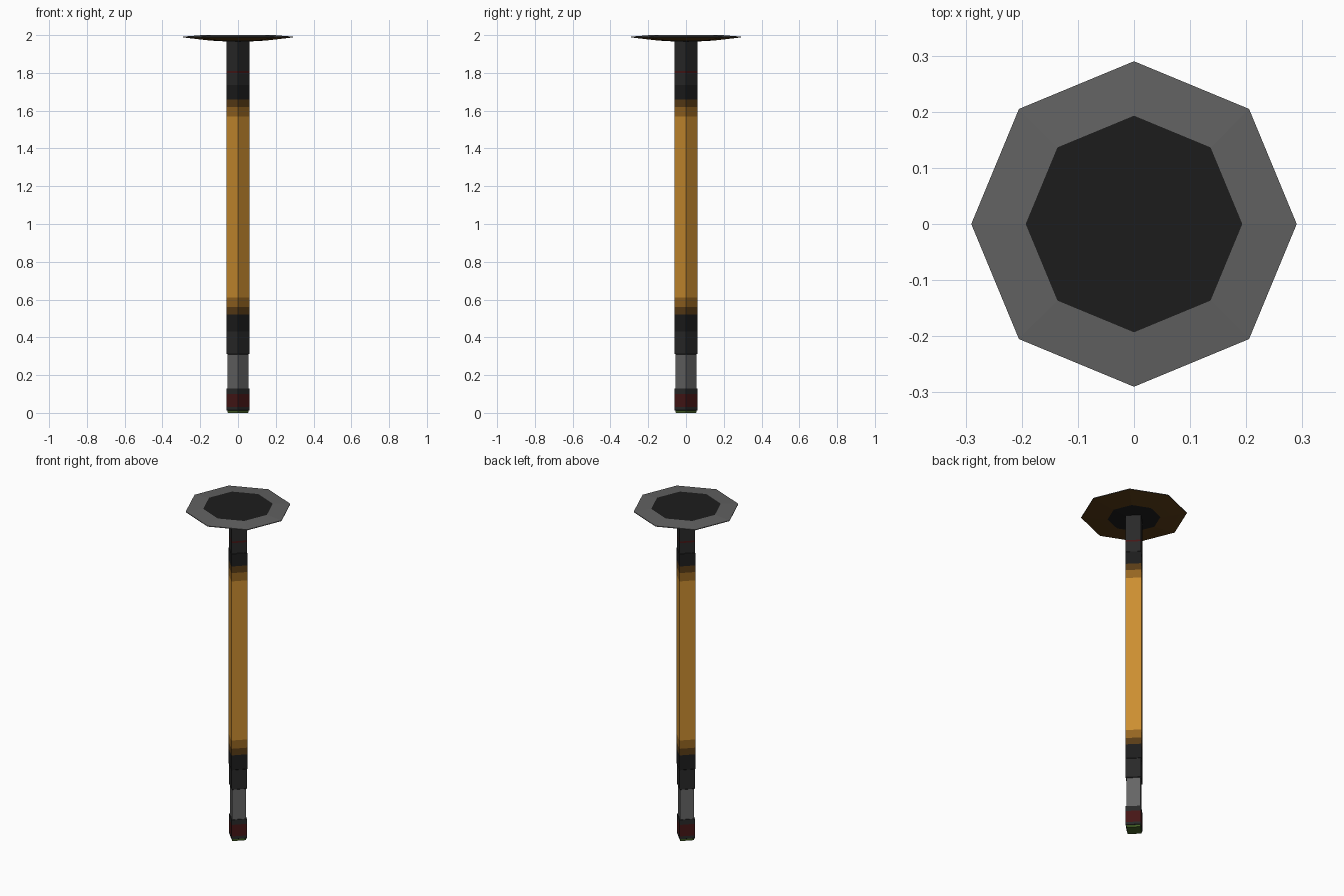
import bpy, bmesh, math

if "Cube" in bpy.data.objects:
    bpy.data.objects.remove(bpy.data.objects["Cube"])

def mat(name, rgb):
    m = bpy.data.materials.new(name)
    m.diffuse_color = (*rgb, 1)
    m.use_nodes = True
    m.node_tree.nodes["Principled BSDF"].inputs["Base Color"].default_value = m.diffuse_color
    return m

BLACK = mat("black", (0.012, 0.012, 0.012))
DARK = mat("charcoal", (0.022, 0.022, 0.022))
RED = mat("dark_red", (0.06, 0.008, 0.008))
GREEN = mat("green", (0.06, 0.12, 0.02))
AMBER = mat("amber", (0.60, 0.27, 0.03))
AMBER_MID = mat("amber_mid", (0.30, 0.13, 0.015))
AMBER_DIM = mat("amber_dim", (0.10, 0.045, 0.008))
STEEL = mat("steel", (0.13, 0.13, 0.13))
GREY = mat("grey", (0.12, 0.12, 0.12))

def lathe(name, sides, profile, mats, caps=(None, None)):
    """Spin (radius, z) points with corners on the axes; one material per band."""
    bm = bmesh.new()
    slots = []
    def slot(m):
        if m not in slots:
            slots.append(m)
        return slots.index(m)
    rings = [[bm.verts.new((r * math.cos(2 * math.pi * i / sides),
                            r * math.sin(2 * math.pi * i / sides), z))
              for i in range(sides)] for r, z in profile]
    for a, b, m in zip(rings, rings[1:], mats):
        for i in range(sides):
            j = (i + 1) % sides
            bm.faces.new((a[i], a[j], b[j], b[i])).material_index = slot(m)
    if caps[0]:
        bm.faces.new(rings[0][::-1]).material_index = slot(caps[0])
    if caps[1]:
        bm.faces.new(rings[-1]).material_index = slot(caps[1])
    me = bpy.data.meshes.new(name)
    bm.to_mesh(me)
    bm.free()
    for m in slots:
        me.materials.append(m)
    ob = bpy.data.objects.new(name, me)
    bpy.context.collection.objects.link(ob)
    return ob

# Foot: green tip and red banded collar
lathe("foot", 4, [(0.054, 0), (0.056, 0.012), (0.06, 0.014), (0.06, 0.03), (0.06, 0.10), (0.06, 0.13), (0.055, 0.13)],
      [GREEN, DARK, DARK, RED, DARK, DARK], (GREEN, None))

# Bare metal section
lathe("metal_shaft", 4, [(0.055, 0.13), (0.055, 0.31)], [STEEL])

# Lower sleeve
lathe("lower_sleeve", 4, [(0.055, 0.31), (0.06, 0.313), (0.06, 0.43), (0.062, 0.432), (0.062, 0.52)],
      [DARK, DARK, BLACK, BLACK])

# Glowing tube, darkening towards both ends
lathe("tube", 4, [(0.062, z) for z in (0.52, 0.56, 0.61, 1.57, 1.62, 1.66)],
      [AMBER_DIM, AMBER_MID, AMBER, AMBER_MID, AMBER_DIM])

# Upper sleeve with thin red line
lathe("upper_sleeve", 4, [(0.062, 1.66), (0.062, 1.735), (0.06, 1.737), (0.06, 1.80), (0.06, 1.81), (0.06, 1.97)],
      [BLACK, DARK, DARK, RED, DARK])

# Octagonal head: amber underside, grey rim, black centre
lathe("head_plate", 8, [(0.055, 1.966), (0.145, 1.971), (0.20, 1.977), (0.25, 1.983), (0.29, 1.988), (0.29, 1.992), (0.193, 2.0)],
      [BLACK, AMBER_DIM, AMBER_DIM, AMBER_DIM, GREY, GREY], (BLACK, BLACK))
